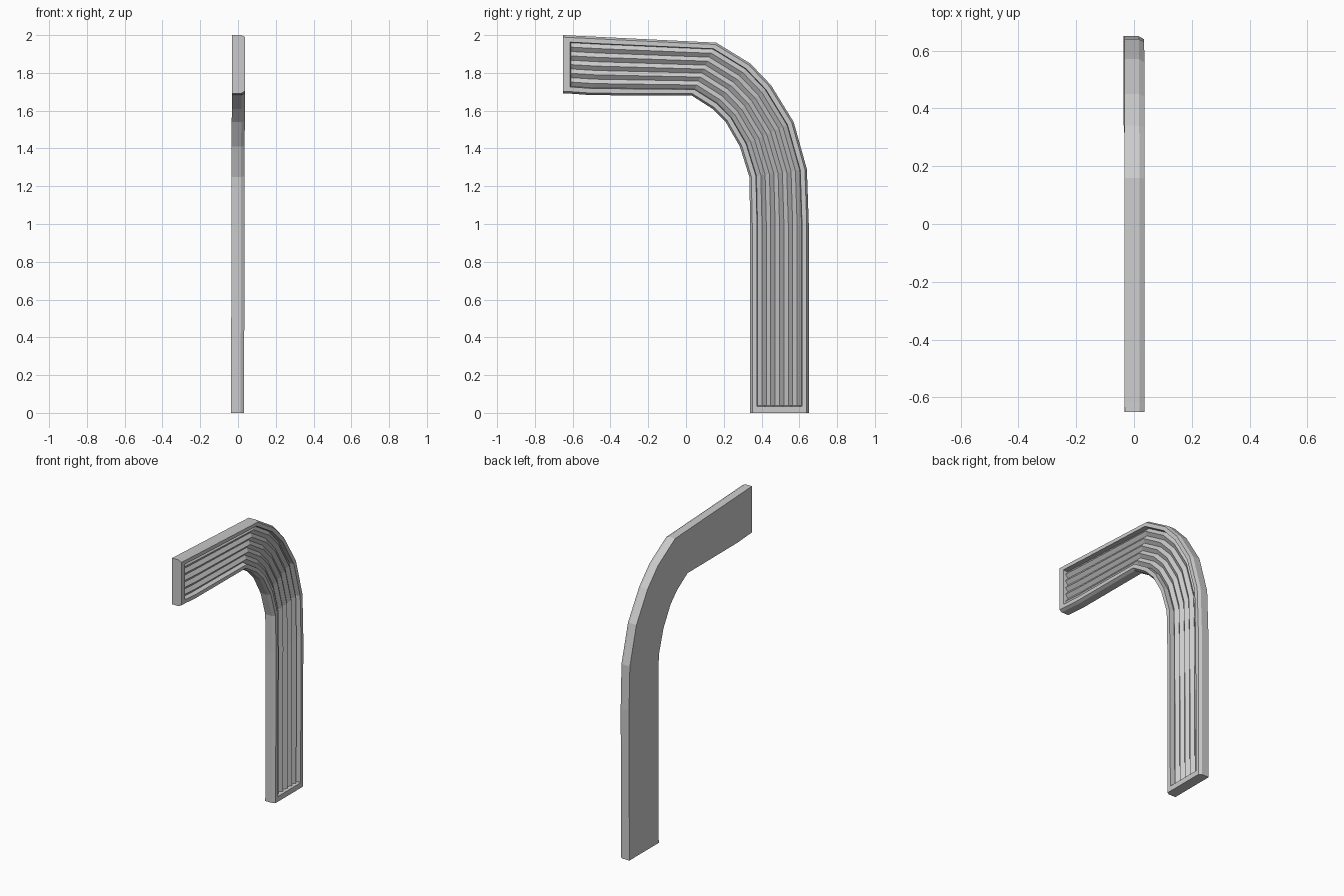
import bpy, bmesh

if "Cube" in bpy.data.objects:
    bpy.data.objects.remove(bpy.data.objects["Cube"])

# Stations along the bent board: inner edge (y, z), outer edge (y, z), recessed?
stations = [
    ((-0.65, 1.692), (-0.65, 2.0), 0),
    ((-0.613, 1.69), (-0.613, 1.998), 0),
    ((-0.61, 1.69), (-0.61, 1.998), 1),
    ((-0.50, 1.682), (-0.45, 1.99), 1),
    ((0.03, 1.68), (0.16, 1.96), 1),
    ((0.14, 1.61), (0.34, 1.85), 1),
    ((0.21, 1.54), (0.45, 1.735), 1),
    ((0.285, 1.41), (0.57, 1.54), 1),
    ((0.335, 1.25), (0.64, 1.29), 1),
    ((0.34, 1.0), (0.65, 1.0), 1),
    ((0.34, 0.038), (0.65, 0.038), 1),
    ((0.34, 0.035), (0.65, 0.035), 0),
    ((0.34, 0.0), (0.65, 0.0), 0),
]

# Cross-section (fraction across, x): chamfered rim around a ridged recess
TOP = 0.0345
ridges = [(0.125 + 0.75 * i / 10, 0.002 if i % 2 == 0 else 0.02) for i in range(11)]
section = ([(0, -0.0345), (0, 0.016), (0.035, TOP), (0.115, TOP)] + ridges +
           [(0.885, TOP), (0.965, TOP), (1, 0.016), (1, -0.0345)])


def build_board(name):
    bm = bmesh.new()
    rings = []
    for inner, outer, recessed in stations:
        ring = []
        for t, x in section:
            y = inner[0] + (outer[0] - inner[0]) * t
            z = inner[1] + (outer[1] - inner[1]) * t
            if not recessed and 0.1 < t < 0.9:
                x = TOP
            ring.append(bm.verts.new((x + 0.0025 * (z - 1), y, z)))
        rings.append(ring)
    n = len(section)
    for a, b in zip(rings, rings[1:]):
        for i in range(n):
            j = (i + 1) % n
            bm.faces.new((a[i], a[j], b[j], b[i]))
    # End caps
    bm.faces.new(rings[0])
    bm.faces.new(rings[-1])
    bmesh.ops.recalc_face_normals(bm, faces=bm.faces)
    mesh = bpy.data.meshes.new(name)
    bm.to_mesh(mesh)
    bm.free()
    obj = bpy.data.objects.new(name, mesh)
    bpy.context.collection.objects.link(obj)
    return obj


build_board("bent_grooved_board")
